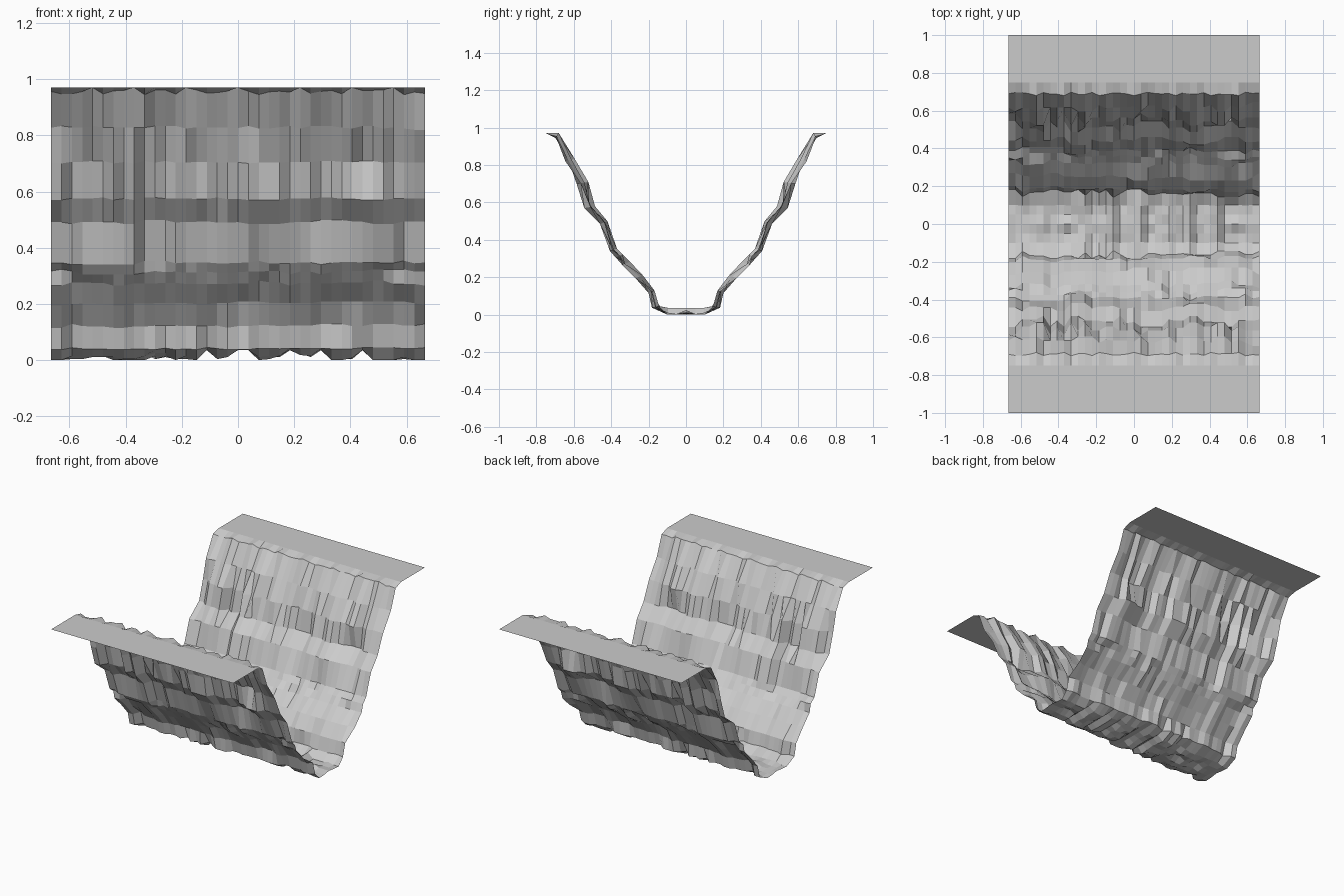
import bpy, bmesh, random

if "Cube" in bpy.data.objects:
    bpy.data.objects.remove(bpy.data.objects["Cube"])

random.seed(4)
HALF_X, COLS, TOP = 0.665, 36, 0.97

# wall cross-section, floor to rim: (inner y, z, outer y, z) limits of the rock face
ROWS = [
    (0.00, 0.035, 0.00, 0.000),
    (0.05, 0.035, 0.05, 0.000),
    (0.095, 0.036, 0.10, 0.000),
    (0.14, 0.045, 0.182, 0.037),
    (0.165, 0.13, 0.20, 0.115),
    (0.225, 0.21, 0.27, 0.195),
    (0.295, 0.285, 0.34, 0.265),
    (0.335, 0.325, 0.375, 0.305),
    (0.365, 0.355, 0.407, 0.34),
    (0.415, 0.50, 0.46, 0.485),
    (0.48, 0.58, 0.544, 0.57),
    (0.515, 0.71, 0.585, 0.70),
    (0.59, 0.835, 0.645, 0.82),
    (0.68, 0.97, 0.70, 0.942),
    (0.75, TOP, 0.75, TOP),
]
FLOOR_ROWS, RIM_ROW = 3, 13


def block_run(previous):
    """One depth value per column, in short runs that partly follow the row below."""
    depths = []
    while len(depths) <= COLS:
        i, n = len(depths), random.choice((1, 1, 2, 2, 3))
        follow = previous and random.random() < 0.4
        value = random.choice((0.1, 0.4, 0.5, 0.6, 0.7, 1.0))
        depths += [previous[min(i + k, COLS)] if follow else value for k in range(n)]
    return depths[:COLS + 1]


def finish(name, bm):
    """Make a flat-shaded object mirrored across the canyon."""
    bmesh.ops.recalc_face_normals(bm, faces=bm.faces)
    if sum(f.normal.z * f.calc_area() for f in bm.faces) < 0:
        bmesh.ops.reverse_faces(bm, faces=bm.faces)
    mesh = bpy.data.meshes.new(name)
    bm.to_mesh(mesh)
    bm.free()
    obj = bpy.data.objects.new(name, mesh)
    bpy.context.collection.objects.link(obj)
    mirror = obj.modifiers.new("Mirror", 'MIRROR')
    mirror.use_axis = (False, True, False)
    return obj


# rocky floor and walls
bm = bmesh.new()
grid, depths = [], None
for r, (yi, zi, yo, zo) in enumerate(ROWS):
    depths = block_run(depths)
    if r < FLOOR_ROWS:
        # a few columns stay raised right across the floor
        depths = [min(1.0, d + 0.2) for d in depths]
        for c in (15, 18, 19, 23, 26, 30):
            depths[c] = 0.0
    elif r == RIM_ROW:
        # small scallops along the rim
        depths = [0.0 if c in (4, 8, 13, 18, 24, 29, 33) else random.uniform(0.3, 0.9)
                  for c in range(COLS + 1)]
    line = []
    for c, t in enumerate(depths):
        x = -HALF_X + 2 * HALF_X * c / COLS
        line.append(bm.verts.new((x, yi + (yo - yi) * t, zi + (zo - zi) * t)))
    grid.append(line)
for low, high in zip(grid, grid[1:]):
    for c in range(COLS):
        bm.faces.new((low[c], low[c + 1], high[c + 1], high[c]))
finish("canyon_walls", bm)

# flat ground on both sides
bm = bmesh.new()
corners = ((-HALF_X, 0.75), (HALF_X, 0.75), (HALF_X, 1.0), (-HALF_X, 1.0))
bm.faces.new([bm.verts.new((x, y, TOP)) for x, y in corners])
finish("canyon_top_ledges", bm)
